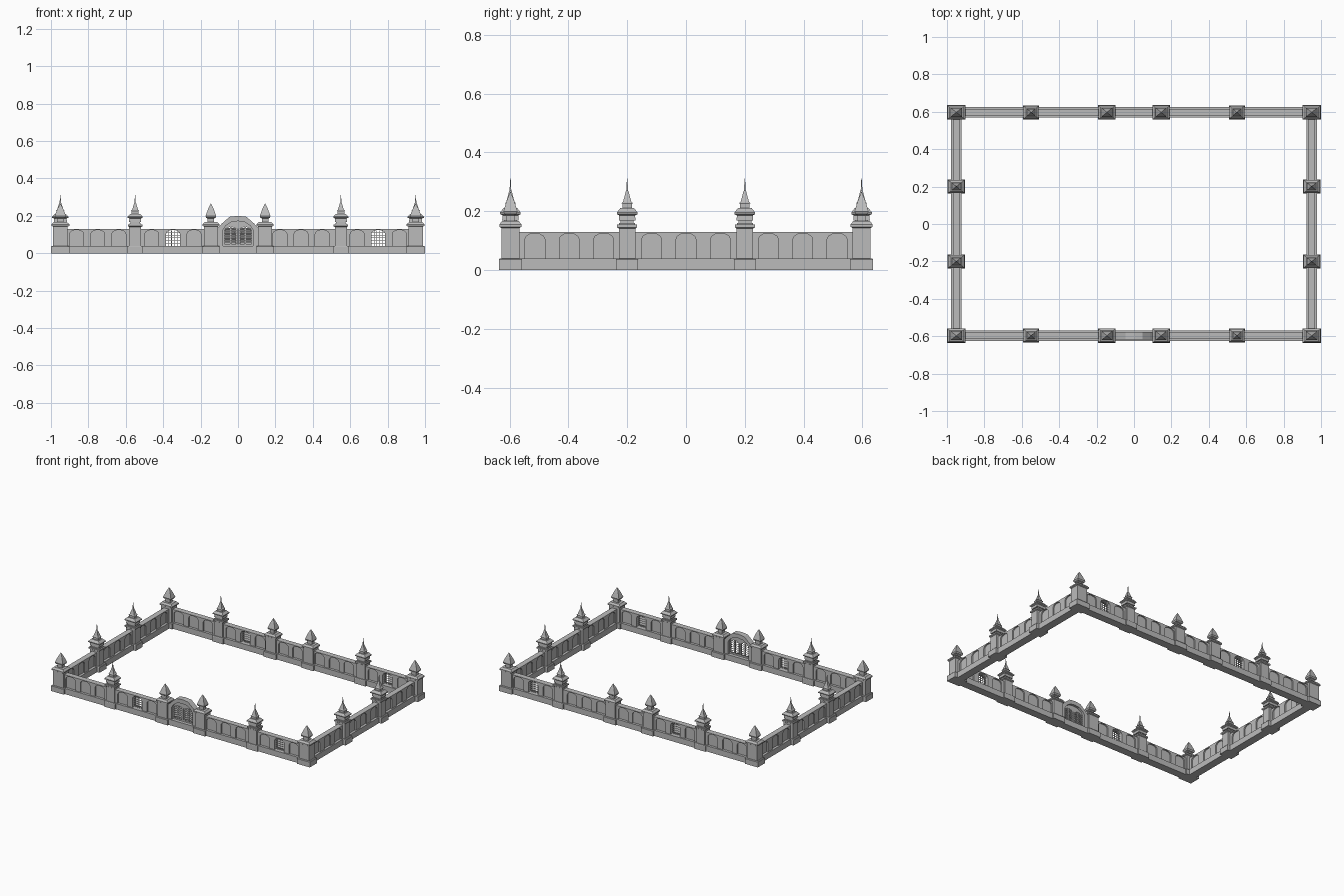
import bpy, bmesh, math

if "Cube" in bpy.data.objects:
    bpy.data.objects.remove(bpy.data.objects["Cube"])

stone = bpy.data.materials.new("grey stone")
stone.diffuse_color = (0.5, 0.5, 0.5, 1)
stone.use_nodes = True
stone.node_tree.nodes["Principled BSDF"].inputs["Base Color"].default_value = stone.diffuse_color

XS, YS = 0.95, 0.597          # wall centre lines
BASE, TOP = 0.04, 0.13        # plinth top and wall top


def finish(name, bm):
    bmesh.ops.recalc_face_normals(bm, faces=bm.faces)
    me = bpy.data.meshes.new(name)
    bm.to_mesh(me)
    bm.free()
    me.materials.append(stone)
    ob = bpy.data.objects.new(name, me)
    bpy.context.collection.objects.link(ob)
    return ob


def prism(bm, outline, d0, d1, place):
    """Extrude a (u, z) outline from depth d0 to d1."""
    a = [bm.verts.new(place(u, d0, z)) for u, z in outline]
    b = [bm.verts.new(place(u, d1, z)) for u, z in outline]
    n = len(a)
    bm.faces.new(a)
    bm.faces.new(b[::-1])
    for i in range(n):
        j = (i + 1) % n
        bm.faces.new((a[i], a[j], b[j], b[i]))


def block(bm, u0, u1, z0, z1, d0, d1, place):
    prism(bm, [(u0, z0), (u1, z0), (u1, z1), (u0, z1)], d0, d1, place)


def comb(u0, u1, arches, w):
    """Wall outline with arched notches rising from the plinth."""
    pts = [(u0, BASE)]
    for c in arches:
        pts.append((c - w, BASE))
        for i in range(7):
            t = math.pi * (1 - i / 6)
            pts.append((c + w * math.cos(t), 0.104 + 0.021 * math.sin(t)))
        pts.append((c + w, BASE))
    return pts + [(u1, BASE), (u1, TOP), (u0, TOP)]


def bay(name, u0, u1, arches, windows, w, place):
    bm = bmesh.new()
    for s in (-1, 1):                                   # arched skins
        prism(bm, comb(u0, u1, arches, w), s * 0.010, s * 0.019, place)
    prism(bm, comb(u0, u1, windows, w), -0.010, 0.010, place)   # core
    block(bm, u0, u1, 0, BASE, -0.0275, 0.0275, place)  # plinth
    finish(name, bm)
    for c in windows:                                   # window lattice
        bm = bmesh.new()
        for i in range(1, 5):
            u = c - w + 2 * w * i / 5
            block(bm, u - 0.0015, u + 0.0015, BASE, 0.121, -0.002, 0.002, place)
        for i in range(1, 6):
            z = BASE + 0.014 * i
            block(bm, c - w, c + w, z - 0.0015, z + 0.0015, -0.0015, 0.0015, place)
        finish("window_lattice", bm)


def pillar(name, x, y, levels, sx, sy):
    """Square stacked pillar from (z, half width) levels."""
    bm = bmesh.new()
    rings = []
    for z, h in levels:
        rings.append([bm.verts.new((x + a * h * sx, y + b * h * sy, z))
                      for a, b in ((-1, -1), (1, -1), (1, 1), (-1, 1))])
    for r, q in zip(rings, rings[1:]):
        for i in range(4):
            j = (i + 1) % 4
            bm.faces.new((r[i], r[j], q[j], q[i]))
    bm.faces.new(rings[0][::-1])
    bm.faces.new(rings[-1])
    finish(name, bm)


# pillar with pointed bud finial
BUD = [(0, .039), (.036, .039), (.04, .036), (.04, .031), (.143, .031), (.147, .0375),
       (.155, .0375), (.167, .028), (.167, .014), (.186, .014), (.19, .021),
       (.199, .024), (.235, .013), (.265, .001)]
# pillar with lantern, roof and needle
LANTERN = [(0, .0375), (.036, .0375), (.04, .035), (.04, .028), (.141, .028), (.145, .034),
           (.154, .034), (.154, .027), (.160, .027), (.160, .022), (.168, .022),
           (.168, .028), (.186, .027), (.190, .035), (.196, .035), (.211, .023),
           (.211, .016), (.227, .016), (.227, .019), (.232, .014), (.268, .0045),
           (.270, .003), (.312, .0008)]

for sy in (-1, 1):
    for sx in (-1, 1):
        pillar("corner_pillar", sx * XS, sy * YS, BUD, 1.28, 1)
        pillar("gate_pillar", sx * 0.145, sy * YS, BUD, 1.2, 1)
        pillar("lantern_pillar", sx * 0.55, sy * YS, LANTERN, 1.15, 1)
        pillar("side_lantern_pillar", sx * XS, sy * 0.2, LANTERN, 1.25, 1)

# front and back walls
for s in (-1, 1):
    place = lambda u, d, z, s=s: (u, s * YS + d, z)
    for c, (u0, u1), win in ((-.75, (-.95, -.55), False), (-.348, (-.55, -.145), True),
                             (.337, (.145, .55), False), (.75, (.55, .95), True)):
        arches = [c - .113, c, c + .113]
        bay("long_wall", u0, u1, arches, [c] if win else [], 0.037, place)
place = lambda u, d, z: (u, YS + d, z)
bay("back_centre_wall", -.145, .145, [-.054, .054], [], 0.037, place)

# side walls
for s in (-1, 1):
    place = lambda u, d, z, s=s: (s * XS + d, u, z)
    for c in (-.397, 0, .397):
        u0, u1 = (-.2, .2) if c == 0 else sorted((math.copysign(.2, c), math.copysign(YS, c)))
        bay("side_wall", u0, u1, [c - .117, c, c + .117], [], 0.034, place)

# gate surround: faceted arch
place = lambda u, d, z: (u, -YS + d, z)
bm = bmesh.new()
outer = [(-.108, BASE), (-.108, .135), (-.085, .16), (-.045, .195), (0, .2),
         (.045, .195), (.085, .16), (.108, .135), (.108, BASE)]
inner = [(-.08, BASE), (-.08, .125), (-.066, .147), (-.036, .167), (0, .172),
         (.036, .167), (.066, .147), (.08, .125), (.08, BASE)]
for i in range(8):
    prism(bm, [outer[i], outer[i + 1], inner[i + 1], inner[i]], -0.02, 0.02, place)
block(bm, -.145, .145, 0, BASE, -0.0275, 0.0275, place)
finish("gate_arch", bm)

# gate doors: stiles, head panel and tilted slats
bm = bmesh.new()
for s in (-1, 1):
    for u in (.006, .040, .076):
        block(bm, s * u - .004, s * u + .004, BASE, .15, -.004, .004, place)
block(bm, -.08, .08, BASE, .05, -.004, .004, place)
prism(bm, [(-.078, .128), (-.066, .147), (-.036, .167), (0, .172), (.036, .167),
           (.066, .147), (.078, .128), (.04, .142), (0, .130), (-.04, .142)],
      -.004, .004, place)
for i in range(6):
    z = .058 + i * .0135
    for s in (-1, 1):
        lo, hi = sorted((s * .006, s * .076))
        ring = [(-.004, z), (-.004, z + .004), (.004, z + .009), (.004, z + .005)]
        a = [bm.verts.new(place(lo, d, h)) for d, h in ring]
        b = [bm.verts.new(place(hi, d, h)) for d, h in ring]
        bm.faces.new(a)
        bm.faces.new(b[::-1])
        for k in range(4):
            m = (k + 1) % 4
            bm.faces.new((a[k], a[m], b[m], b[k]))
finish("gate_doors", bm)
